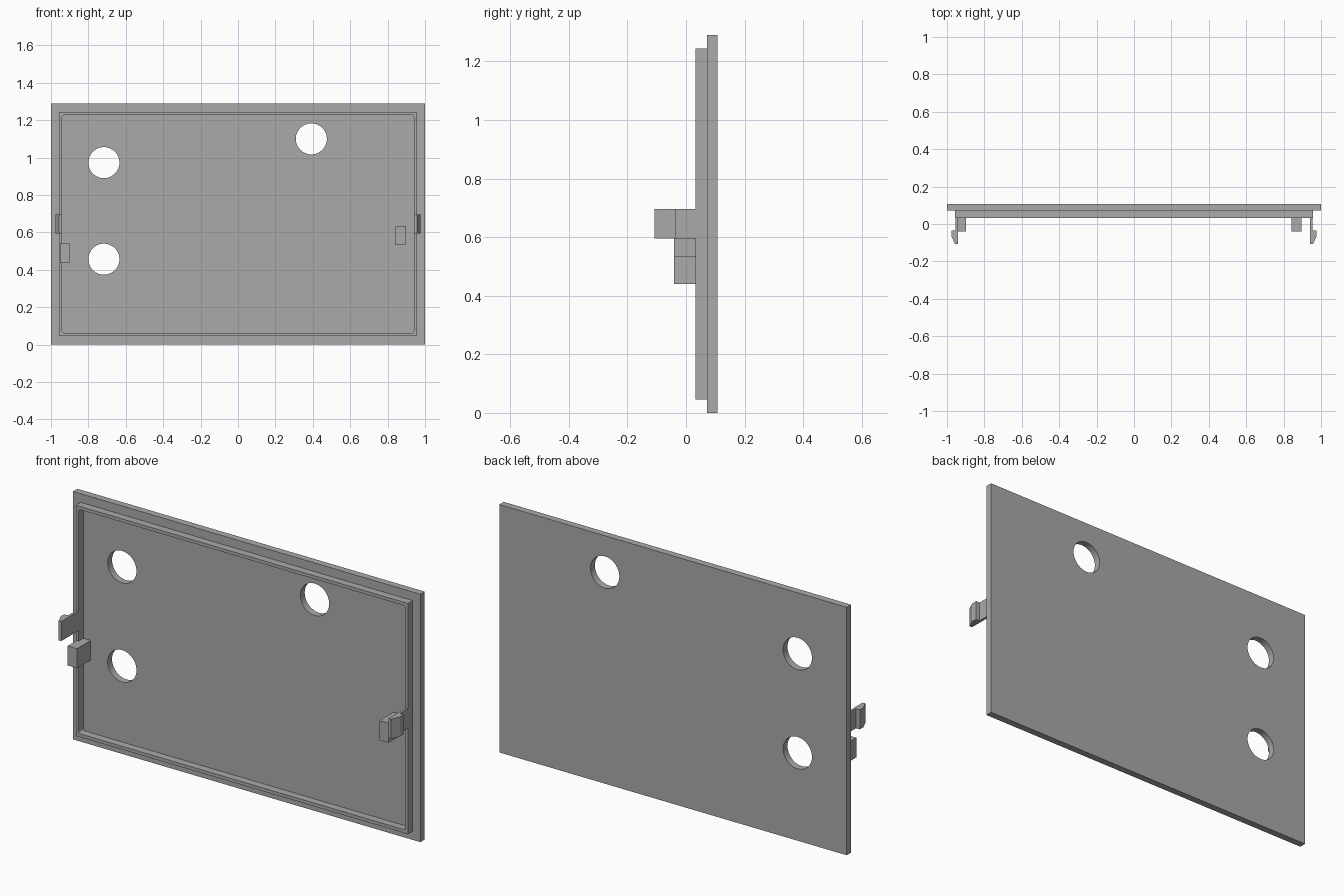
import bpy, bmesh, math

if "Cube" in bpy.data.objects:
    bpy.data.objects.remove(bpy.data.objects["Cube"], do_unlink=True)

grey = bpy.data.materials.new("plain_grey")
grey.use_nodes = True
colour = (0.4, 0.4, 0.4, 1)
grey.diffuse_color = colour
grey.node_tree.nodes["Principled BSDF"].inputs["Base Color"].default_value = colour

WIDTH, HEIGHT = 2.0, 1.29
MID = HEIGHT / 2
BACK, FLOOR, RIM_FRONT = 0.107, 0.071, 0.032
HOOK_BACK, HOOK_TIP = -0.034, -0.107


def prism(name, points, axis, start, end):
    """Extrude an outline along y (points are x, z) or z (points are x, y)."""
    bm = bmesh.new()
    place = (lambda a, b, t: (a, t, b)) if axis == "y" else (lambda a, b, t: (a, b, t))
    face = bm.faces.new([bm.verts.new(place(a, b, start)) for a, b in points])
    top = bmesh.ops.extrude_face_region(bm, geom=[face])["geom"]
    shift = (0, end - start, 0) if axis == "y" else (0, 0, end - start)
    bmesh.ops.translate(bm, vec=shift, verts=[v for v in top if isinstance(v, bmesh.types.BMVert)])
    bmesh.ops.recalc_face_normals(bm, faces=bm.faces)
    mesh = bpy.data.meshes.new(name)
    bm.to_mesh(mesh)
    bm.free()
    mesh.materials.append(grey)
    obj = bpy.data.objects.new(name, mesh)
    bpy.context.collection.objects.link(obj)
    return obj


def rectangle(x0, x1, z0, z1):
    return [(x0, z0), (x1, z0), (x1, z1), (x0, z1)]


def rounded_rectangle(half_x, half_z, radius, steps=4):
    points = []
    for quarter, (sx, sz) in enumerate([(1, 1), (-1, 1), (-1, -1), (1, -1)]):
        for i in range(steps + 1):
            a = (quarter + i / steps) * math.pi / 2
            points.append((sx * (half_x - radius) + radius * math.cos(a),
                           MID + sz * (half_z - radius) + radius * math.sin(a)))
    return points


def circle(x, z, radius, sides=48):
    return [(x + radius * math.cos(math.tau * i / sides),
             z + radius * math.sin(math.tau * i / sides)) for i in range(sides)]


def cut(obj, cutter):
    cutter.hide_render = True
    mod = obj.modifiers.new("cut", "BOOLEAN")
    mod.operation, mod.solver, mod.object = "DIFFERENCE", "EXACT", cutter
    bpy.context.view_layer.objects.active = obj
    bpy.ops.object.modifier_apply(modifier=mod.name)
    bpy.data.objects.remove(cutter, do_unlink=True)


# Back plate with three round holes
plate = prism("cover_plate", rectangle(-WIDTH / 2, WIDTH / 2, 0, HEIGHT), "y", FLOOR, BACK)
for x, z in [(-0.717, 0.973), (-0.717, 0.457), (0.392, 1.10)]:
    cut(plate, prism("hole_cutter", circle(x, z, 0.083), "y", 0, 0.2))

# Thin raised rim, softly rounded inside
rim = prism("locating_rim", rectangle(-0.956, 0.956, 0.045, HEIGHT - 0.045), "y", RIM_FRONT, FLOOR)
cut(rim, prism("rim_cutter", rounded_rectangle(0.94, MID - 0.062, 0.012), "y", 0, 0.2))

# Snap clips with outward hooks
for side, label in [(-1, "right"), (1, "left")]:
    outline = [(0.942, FLOOR), (0.955, FLOOR), (0.955, HOOK_BACK), (0.977, HOOK_BACK),
               (0.977, -0.064), (0.957, HOOK_TIP), (0.942, HOOK_TIP)]
    prism(label + "_snap_clip", [(side * x, y) for x, y in outline], "z", 0.595, 0.697)

# Stop blocks
prism("right_stop_block", rectangle(-0.952, -0.898, 0.44, 0.542), "y", -0.041, FLOOR)
prism("left_stop_block", rectangle(0.843, 0.895, 0.532, 0.634), "y", -0.041, FLOOR)

# Smooth the hole walls, keep corners sharp
bpy.ops.object.select_all(action="DESELECT")
for obj in (plate, rim):
    obj.select_set(True)
bpy.context.view_layer.objects.active = plate
bpy.ops.object.shade_smooth_by_angle(angle=math.radians(30))
